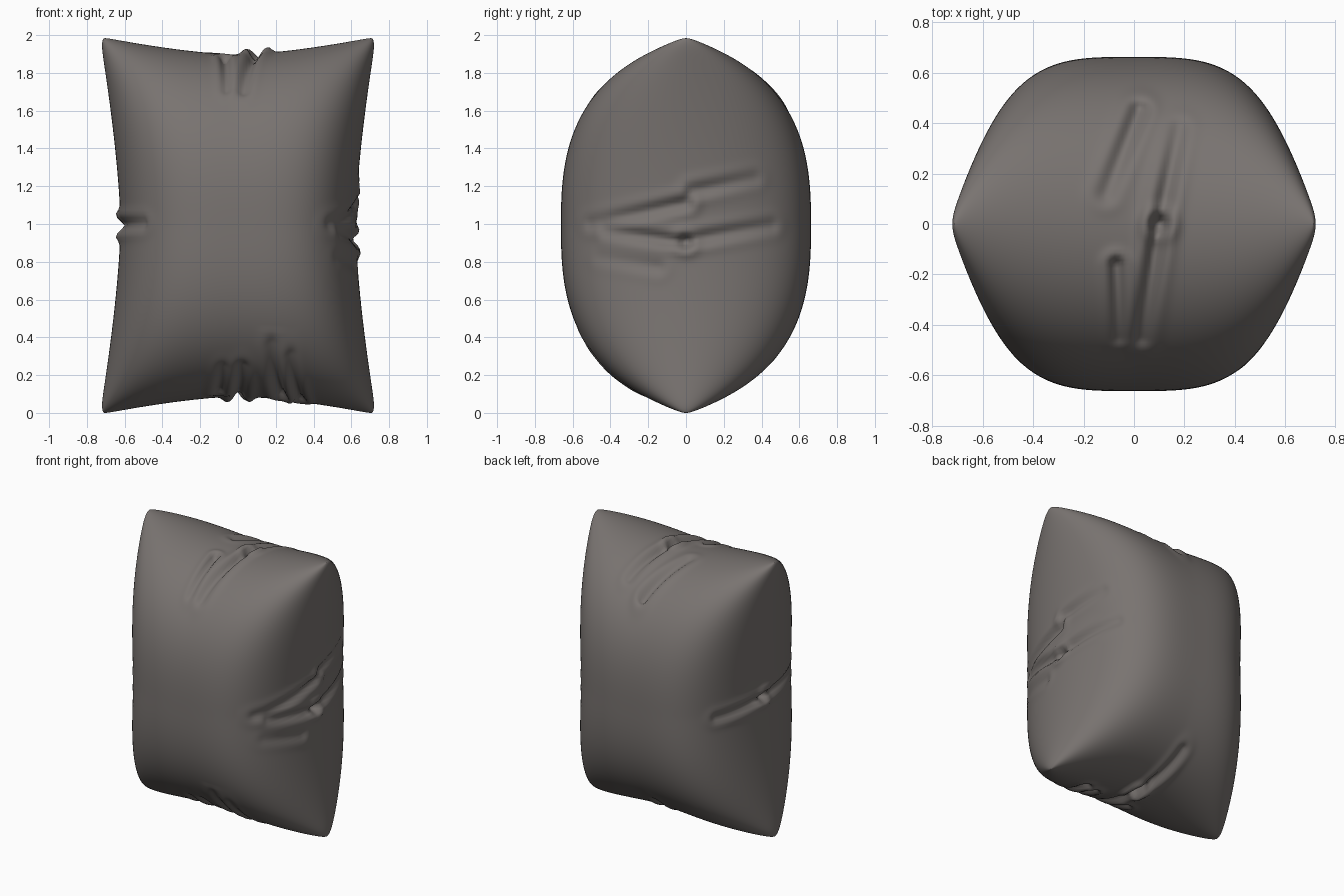
import bpy, bmesh, math
from mathutils import Vector

if "Cube" in bpy.data.objects:
    bpy.data.objects.remove(bpy.data.objects["Cube"])

N = 150            # grid cells per side of each cloth panel
DEPTH = 0.662      # half thickness of the stuffed middle

fabric = bpy.data.materials.new("warm grey fabric")
fabric.diffuse_color = (0.19, 0.172, 0.163, 1)
fabric.use_nodes = True
fabric.node_tree.nodes["Principled BSDF"].inputs["Base Color"].default_value = fabric.diffuse_color


def panel_point(u, v, side):
    """Point on a stuffed panel: pinched corners, edges drawn inwards."""
    round_off = 0.02 * abs(u * v) ** 30
    x = u * (0.622 + 0.11 * abs(v) ** 1.5 - round_off)
    z = 1 + v * (0.905 + 0.095 * abs(u) ** 1.5 - round_off * 0.5)
    puff = max(0, (1 - abs(u) ** 3.5) * (1 - abs(v) ** 2.7))
    return Vector((x, side * DEPTH * math.sqrt(puff), z))


# Creases: start and end in the plane seen along the axis, depth, width
TOP = [((0.10, 0.0), (0.03, -0.45), 0.05, 0.028),
       ((0.10, 0.0), (0.18, 0.38), 0.04, 0.028),
       ((0.02, 0.45), (-0.11, 0.12), 0.04, 0.03),
       ((-0.07, -0.16), (-0.06, -0.45), 0.035, 0.022)]
BOTTOM = [((0.0, 0.06), (0.02, -0.42), 0.045, 0.028),
          ((0.23, -0.15), (0.18, -0.52), 0.045, 0.028),
          ((0.33, -0.10), (0.28, -0.48), 0.035, 0.025),
          ((0.0, 0.0), (-0.06, 0.42), 0.045, 0.028),
          ((-0.1, -0.2), (-0.08, -0.42), 0.025, 0.025)]
RIGHT = [((0.0, 0.91), (-0.42, 0.97), 0.035, 0.028),
         ((0.0, 0.92), (0.45, 1.0), 0.03, 0.03),
         ((0.0, 1.12), (-0.5, 1.01), 0.03, 0.03),
         ((0.03, 1.18), (0.36, 1.25), 0.022, 0.03),
         ((-0.15, 0.78), (-0.45, 0.83), 0.012, 0.03)]
LEFT = [((0.0, 1.0), (-0.48, 1.01), 0.035, 0.028),
        ((0.0, 1.0), (0.42, 0.98), 0.035, 0.028)]


def crease(p, a, b, depth, width):
    """Groove with a soft raised lip, fading at its far end."""
    a, b = Vector(a), Vector(b)
    ab = b - a
    t = max(0, min(1, (p - a).dot(ab) / ab.length_squared))
    d = ((p - a - ab * t).length / width) ** 2
    fade = 1 - 0.6 * t
    return depth * fade * (math.exp(-d) - 0.35 * math.exp(-((math.sqrt(d) - 2) ** 2)))


def fold(p):
    q = p.copy()
    if abs(p.z - 1) > 0.55:
        s = 1 if p.z > 1 else -1
        for c in (TOP if s > 0 else BOTTOM):
            q.z -= s * crease(Vector((p.x, p.y)), *c)
    if abs(p.x) > 0.4:
        s = 1 if p.x > 0 else -1
        for c in (RIGHT if s > 0 else LEFT):
            q.x -= s * crease(Vector((p.y, p.z)), *c)
    return q


# Cushion: front and back panels joined along the seam
bm = bmesh.new()
steps = [math.sin(math.pi / 2 * (2 * i / N - 1)) for i in range(N + 1)]
for side in (-1, 1):
    grid = [[bm.verts.new(fold(panel_point(u, v, side))) for u in steps] for v in steps]
    for j in range(N):
        for i in range(N):
            quad = [grid[j][i], grid[j][i + 1], grid[j + 1][i + 1], grid[j + 1][i]]
            bm.faces.new(quad if side < 0 else quad[::-1])
seam = [v for v in bm.verts if v.is_boundary]
bmesh.ops.remove_doubles(bm, verts=seam, dist=0.00005)
bmesh.ops.recalc_face_normals(bm, faces=bm.faces)

# Stand it on the floor
low = min(v.co.z for v in bm.verts)
bmesh.ops.translate(bm, verts=bm.verts, vec=(0, 0, -low))

mesh = bpy.data.meshes.new("cushion")
bm.to_mesh(mesh)
bm.free()
mesh.materials.append(fabric)
mesh.shade_smooth()
cushion = bpy.data.objects.new("cushion", mesh)
bpy.context.collection.objects.link(cushion)
